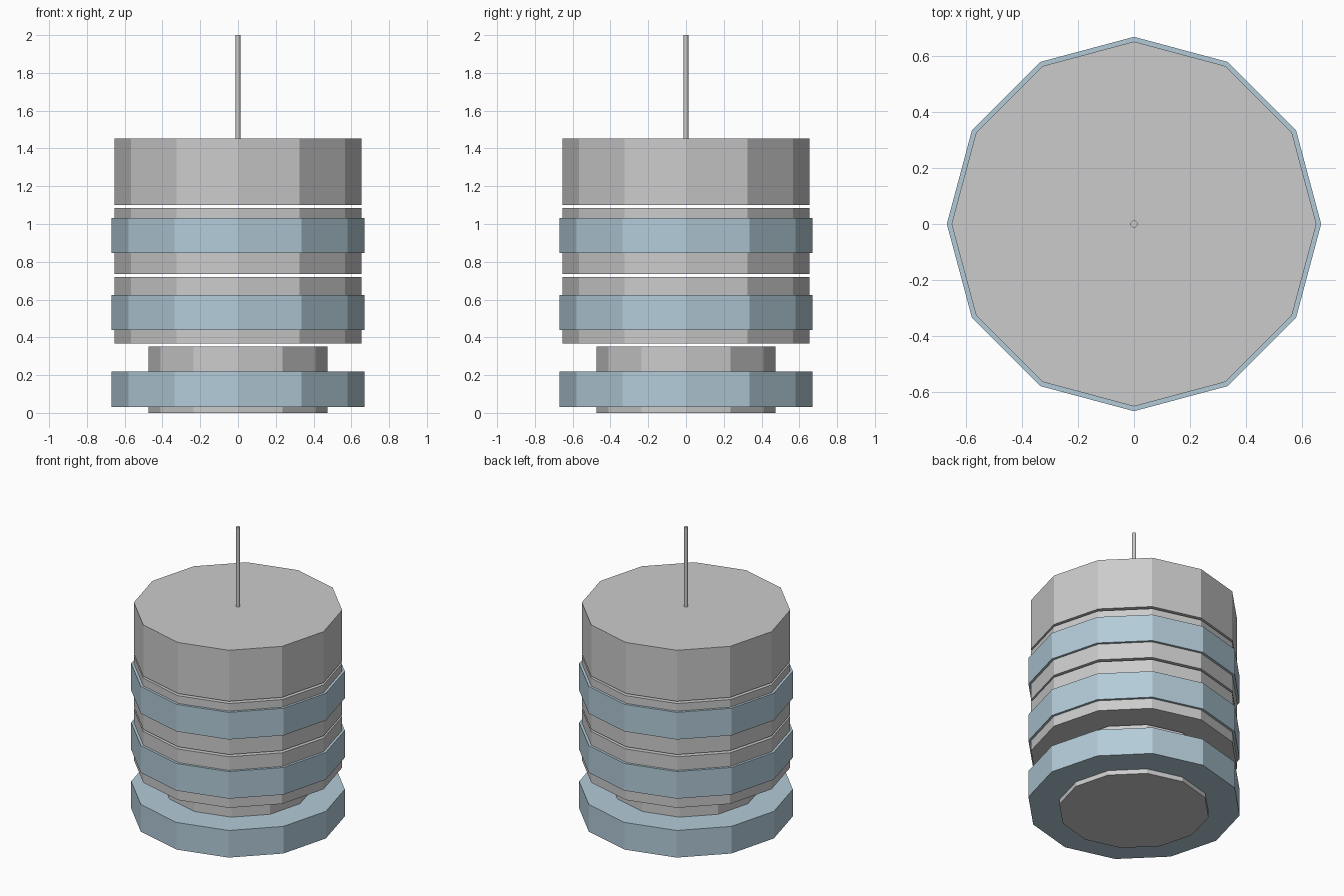
import bpy

if "Cube" in bpy.data.objects:
    bpy.data.objects.remove(bpy.data.objects["Cube"])


def drum(name, radius, z0, z1, material=None):
    """Flat-shaded twelve-sided cylinder between two heights."""
    bpy.ops.mesh.primitive_cylinder_add(
        vertices=12, radius=radius, depth=z1 - z0, location=(0, 0, (z0 + z1) / 2))
    obj = bpy.context.object
    obj.name = name
    if material:
        obj.data.materials.append(material)
    return obj


blue = bpy.data.materials.new("pale_blue")
blue.diffuse_color = (0.45, 0.60, 0.69, 1)
blue.use_nodes = True
blue.node_tree.nodes["Principled BSDF"].inputs["Base Color"].default_value = blue.diffuse_color

# Stacked grey segments, separated by narrow gaps
SEGMENT_HEIGHT, PITCH = 0.352, 0.367
for i, (name, radius) in enumerate([("base_segment", 0.473), ("lower_segment", 0.653),
                                    ("upper_segment", 0.653), ("top_segment", 0.653)]):
    drum(name, radius, i * PITCH, i * PITCH + SEGMENT_HEIGHT)

# Blue bands around the three lower segments
for name, z in [("base_band", 0.032), ("lower_band", 0.438), ("upper_band", 0.846)]:
    drum(name, 0.67, z, z + 0.187, blue)

# Thin mast on the top
drum("mast", 0.013, 1.44, 2.0)
